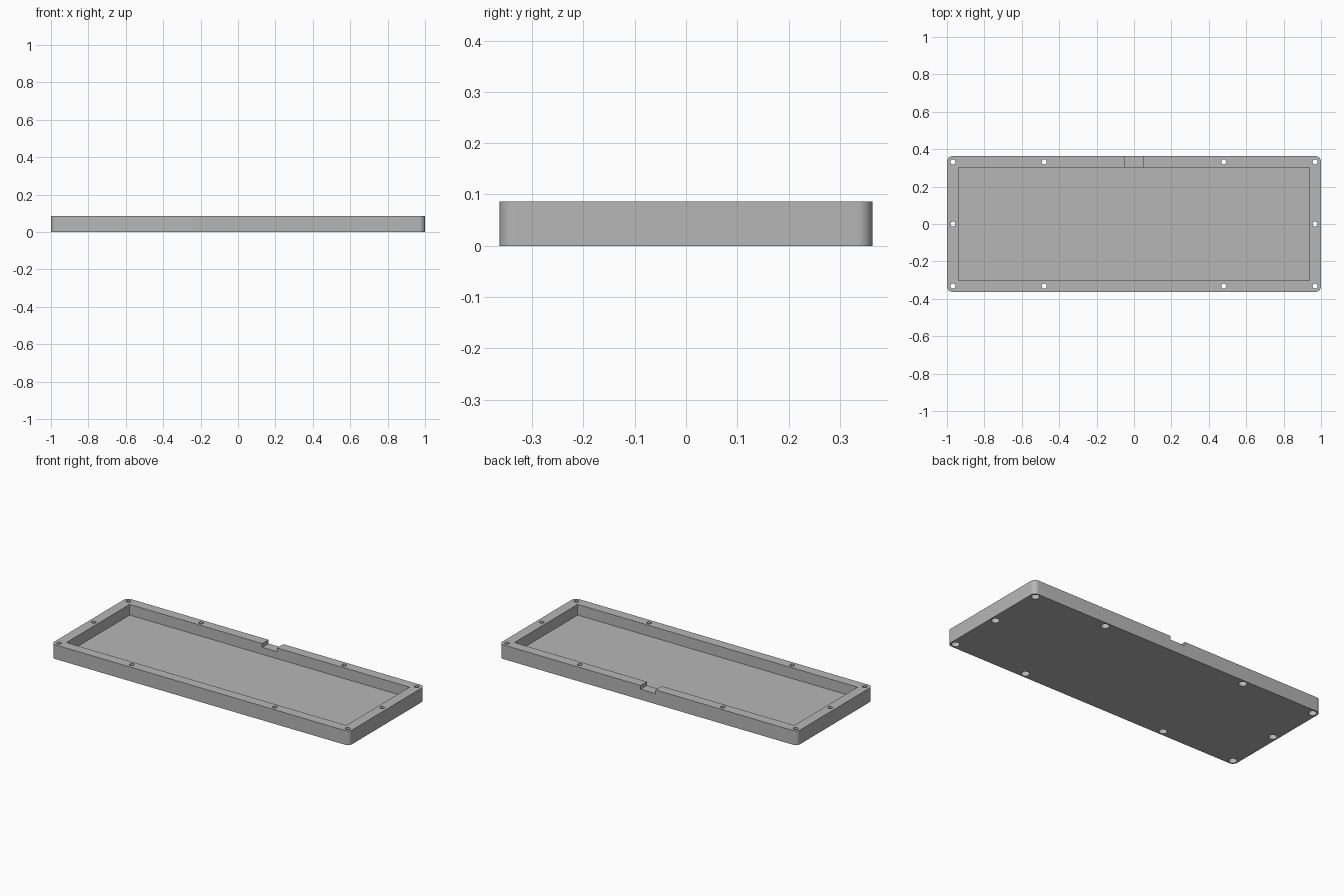
import bpy, bmesh, math
from mathutils import Matrix, Vector

LENGTH, DEPTH, HEIGHT = 2.0, 0.726, 0.086
FLOOR = 0.021
CORNER = 0.03

old = bpy.data.objects.get("Cube")
if old:
    bpy.data.objects.remove(old, do_unlink=True)

grey = bpy.data.materials.new("plain grey")
grey.use_nodes = True
colour = (0.47, 0.47, 0.47, 1)
grey.diffuse_color = colour
bsdf = next(n for n in grey.node_tree.nodes if n.type == 'BSDF_PRINCIPLED')
bsdf.inputs["Base Color"].default_value = colour
bsdf.inputs["Roughness"].default_value = 0.6


def make_object(name, bm):
    mesh = bpy.data.meshes.new(name)
    bmesh.ops.recalc_face_normals(bm, faces=bm.faces)
    bm.to_mesh(mesh)
    bm.free()
    mesh.materials.append(grey)
    obj = bpy.data.objects.new(name, mesh)
    bpy.context.collection.objects.link(obj)
    return obj


def block(name, low, high, corner=0):
    """Box between two corners, optionally with rounded upright edges."""
    low, high = Vector(low), Vector(high)
    bm = bmesh.new()
    bmesh.ops.create_cube(bm, size=1, matrix=Matrix.Translation((low + high) / 2)
                          @ Matrix.Diagonal((*(high - low), 1)))
    if corner:
        upright = [e for e in bm.edges
                   if abs(e.verts[0].co.z - e.verts[1].co.z) > 0.01]
        bmesh.ops.bevel(bm, geom=upright, offset=corner, segments=10,
                        profile=0.5, affect='EDGES')
    return make_object(name, bm)


def cylinders(name, points, radius, low, high):
    bm = bmesh.new()
    for x, y in points:
        bmesh.ops.create_cone(bm, cap_ends=True, segments=32,
                              radius1=radius, radius2=radius, depth=high - low,
                              matrix=Matrix.Translation((x, y, (low + high) / 2)))
    return make_object(name, bm)


# Case body with rounded upright corners
tray = block("case_tray", (-LENGTH / 2, -DEPTH / 2, 0),
             (LENGTH / 2, DEPTH / 2, HEIGHT), CORNER)

# Screw positions around the rim
screws = [(x, y) for x in (-0.968, -0.48, 0.48, 0.968) for y in (-0.332, 0.332)]
screws += [(-0.968, 0), (0.968, 0)]

cutters = [
    # Open pocket and cable notch in the rear rim
    block("pocket_cutter", (-0.939, -0.303, FLOOR), (0.939, 0.303, 0.2)),
    block("notch_cutter", (-0.05, 0.28, HEIGHT - 0.023), (0.05, 0.5, 0.2)),
    # Through holes with wider recesses underneath
    cylinders("screw_hole_cutter", screws, 0.0135, -0.1, 0.2),
    cylinders("screw_recess_cutter", screws, 0.023, -0.1, 0.035),
]

bpy.ops.object.select_all(action='DESELECT')
tray.select_set(True)
bpy.context.view_layer.objects.active = tray
for cutter in cutters:
    cutter.hide_render = True
    cut = tray.modifiers.new(cutter.name, 'BOOLEAN')
    cut.operation = 'DIFFERENCE'
    cut.solver = 'EXACT'
    cut.object = cutter
    bpy.ops.object.modifier_apply(modifier=cut.name)
    bpy.data.objects.remove(cutter, do_unlink=True)

bpy.ops.object.shade_smooth_by_angle(angle=math.radians(30))
